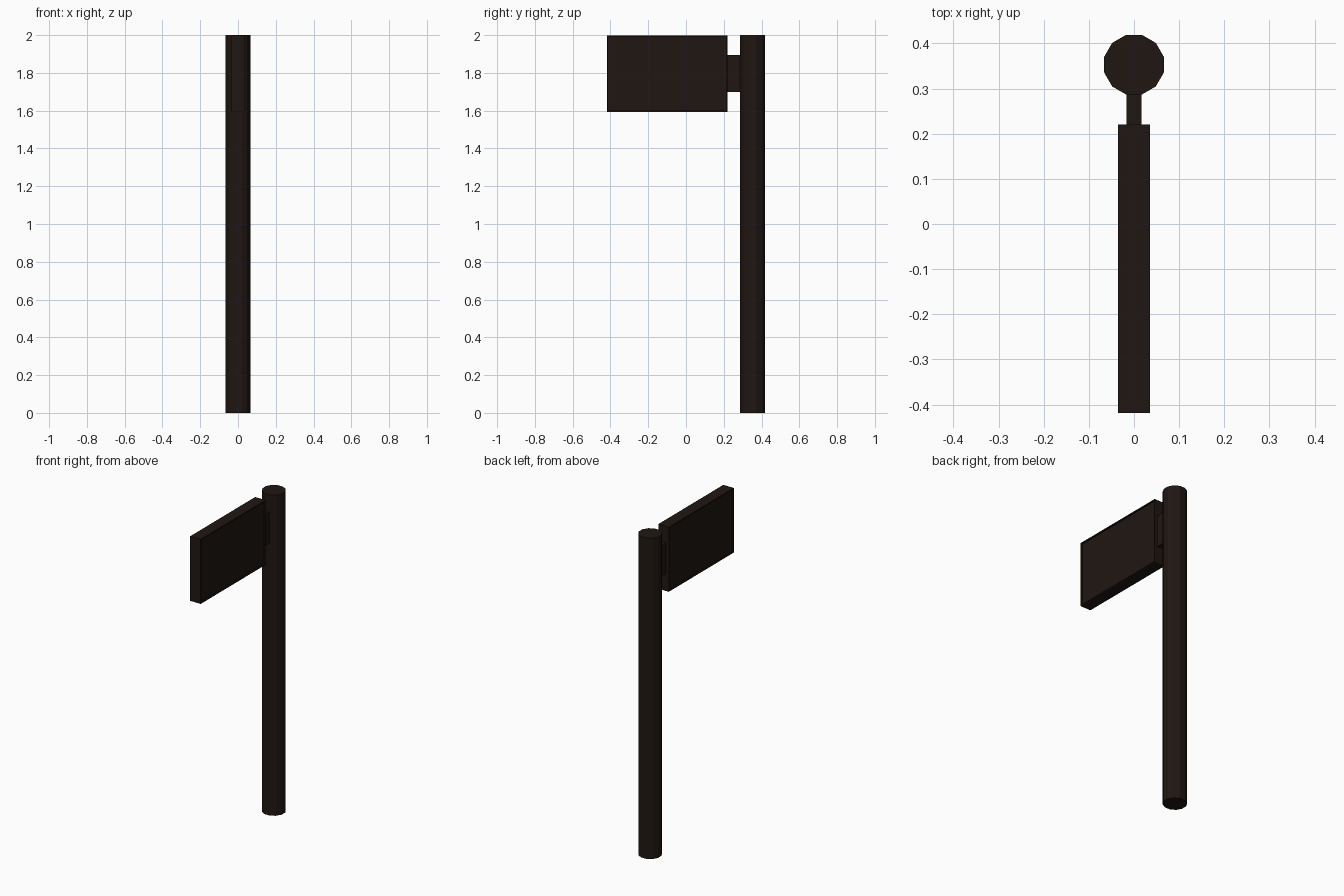
import bpy, bmesh, math
from mathutils import Matrix

if "Cube" in bpy.data.objects:
    bpy.data.objects.remove(bpy.data.objects["Cube"])

mat = bpy.data.materials.new("dark_brown")
mat.diffuse_color = (0.014, 0.008, 0.006, 1)
mat.use_nodes = True
mat.node_tree.nodes["Principled BSDF"].inputs["Base Color"].default_value = mat.diffuse_color


def finish(name, bm):
    mesh = bpy.data.meshes.new(name)
    bmesh.ops.recalc_face_normals(bm, faces=bm.faces[:])
    bm.to_mesh(mesh)
    bm.free()
    mesh.materials.append(mat)
    obj = bpy.data.objects.new(name, mesh)
    bpy.context.collection.objects.link(obj)
    return obj


def box(x, y, z):
    """Box from (min, max) ranges on each axis."""
    bm = bmesh.new()
    size = [b - a for a, b in (x, y, z)]
    mid = [(a + b) / 2 for a, b in (x, y, z)]
    bmesh.ops.create_cube(bm, size=1, matrix=Matrix.Translation(mid) @ Matrix.Diagonal((*size, 1)))
    return bm


# Twelve-sided post, flats facing the axes
bm = bmesh.new()
r = 0.066 / math.cos(math.radians(15))
bmesh.ops.create_cone(bm, cap_ends=True, segments=12, radius1=r, radius2=r, depth=2,
                      matrix=Matrix.Translation((0, 0.353, 1)) @ Matrix.Rotation(math.radians(15), 4, 'Z'))
finish("post", bm)

# Sign board with a thin raised rim around both broad faces
bm = box((-0.036, 0.036), (-0.419, 0.221), (1.594, 1.997))
bm.normal_update()
sides = [f for f in bm.faces if abs(f.normal.x) > 0.9]
bmesh.ops.inset_individual(bm, faces=sides, thickness=0.01)
for f in sides:
    step = -math.copysign(0.008, f.normal.x)
    new = bmesh.ops.extrude_discrete_faces(bm, faces=[f])["faces"][0]
    bmesh.ops.translate(bm, verts=new.verts[:], vec=(step, 0, 0))
finish("sign_board", bm)

# Bracket joining the board to the post
finish("bracket", box((-0.017, 0.017), (0.21, 0.30), (1.70, 1.895)))
